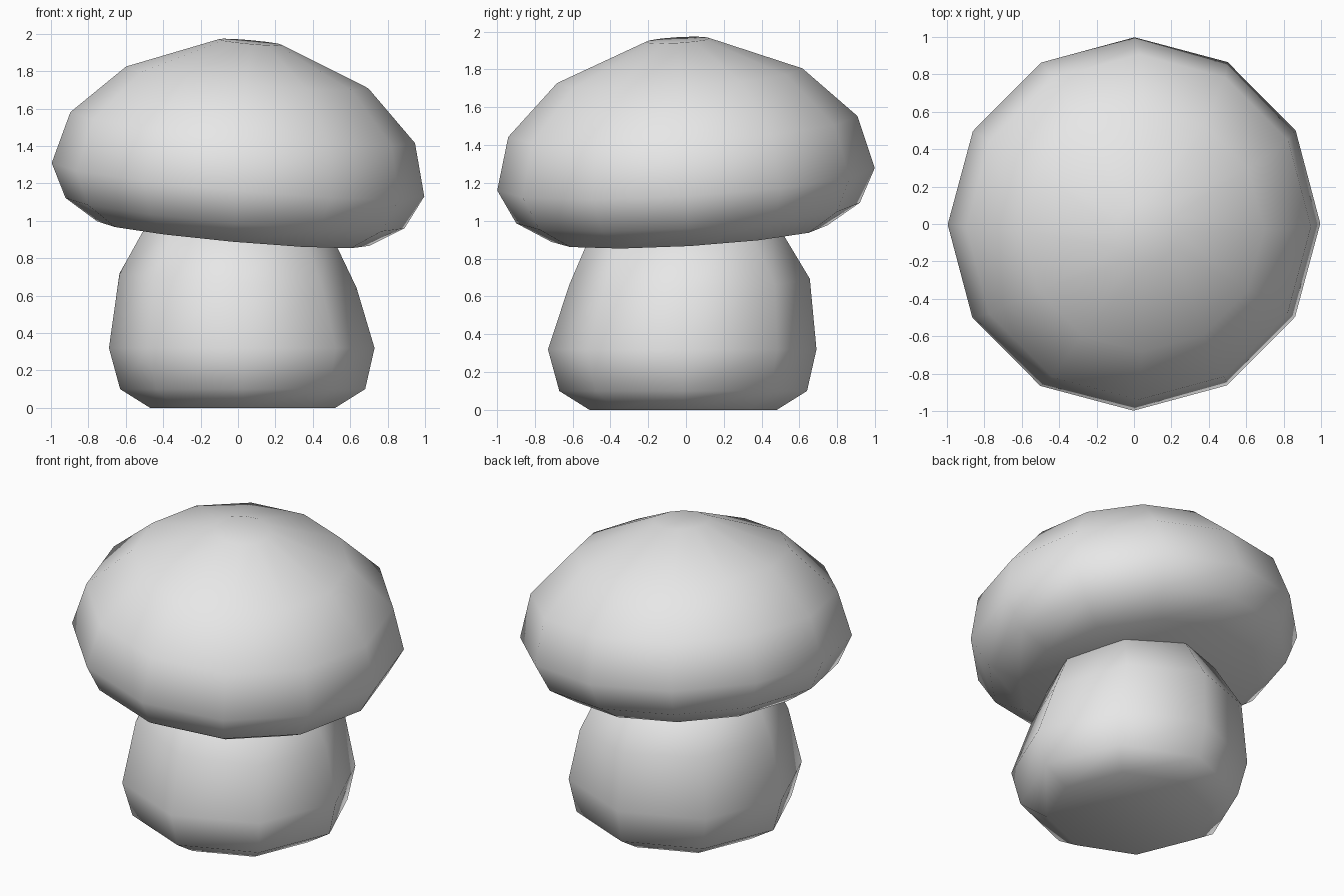
import bpy, bmesh
from math import cos, sin, tau, atan
from mathutils import Matrix, Vector

if "Cube" in bpy.data.objects:
    bpy.data.objects.remove(bpy.data.objects["Cube"], do_unlink=True)

grey = bpy.data.materials.new("plain_grey")
grey.use_nodes = True
tone = (0.8, 0.8, 0.8, 1)
grey.diffuse_color = tone
grey.node_tree.nodes["Principled BSDF"].inputs["Base Color"].default_value = tone


def tilt(slope_x, slope_y):
    """Rotation whose plane rises by the given slopes along x and y."""
    normal = Vector((-slope_x, -slope_y, 1)).normalized()
    return Vector((0, 0, 1)).rotation_difference(normal).to_matrix()


def lathe(name, sides, rings):
    """Closed smooth body from rings of (radius, centre, tilt matrix)."""
    bm = bmesh.new()
    loops = []
    for radius, centre, turn in rings:
        loops.append([bm.verts.new(Vector(centre) + turn @ Vector(
            (radius * cos(tau * i / sides), radius * sin(tau * i / sides), 0)))
            for i in range(sides)])
    for low, high in zip(loops, loops[1:]):
        for i in range(sides):
            j = (i + 1) % sides
            bm.faces.new((low[i], low[j], high[j], high[i]))
    bm.faces.new(loops[0][::-1])
    bm.faces.new(loops[-1])
    bmesh.ops.recalc_face_normals(bm, faces=bm.faces)
    for face in bm.faces:
        face.smooth = True
    mesh = bpy.data.meshes.new(name)
    bm.to_mesh(mesh)
    bm.free()
    mesh.materials.append(grey)
    obj = bpy.data.objects.new(name, mesh)
    bpy.context.collection.objects.link(obj)
    return obj


# Cap: tilted twelve-sided dome with a flat underside
lean = tilt(-0.09, 0.06)
cap_profile = [(0.73, -0.29), (0.91, -0.18), (1.0, 0),
               (0.925, 0.28), (0.65, 0.55), (0.17, 0.74)]
middle = Vector((0, 0, 1.22))
lathe("cap", 12, [(r, middle + lean @ Vector((0, 0, h)), lean)
                  for r, h in cap_profile])

# Stem: eight-sided bulb that leans towards the cap
level = tilt(0, 0)
bend = tilt(-0.06, 0.02)
lathe("stem", 8, [
    (0.495, (0.025, -0.015, 0), level),
    (0.655, (0.025, -0.015, 0.10), level),
    (0.71, (0.02, -0.02, 0.32), level),
    (0.635, (0, 0.02, 0.68), bend),
    (0.47, (0.015, -0.015, 1.0), lean),
])
